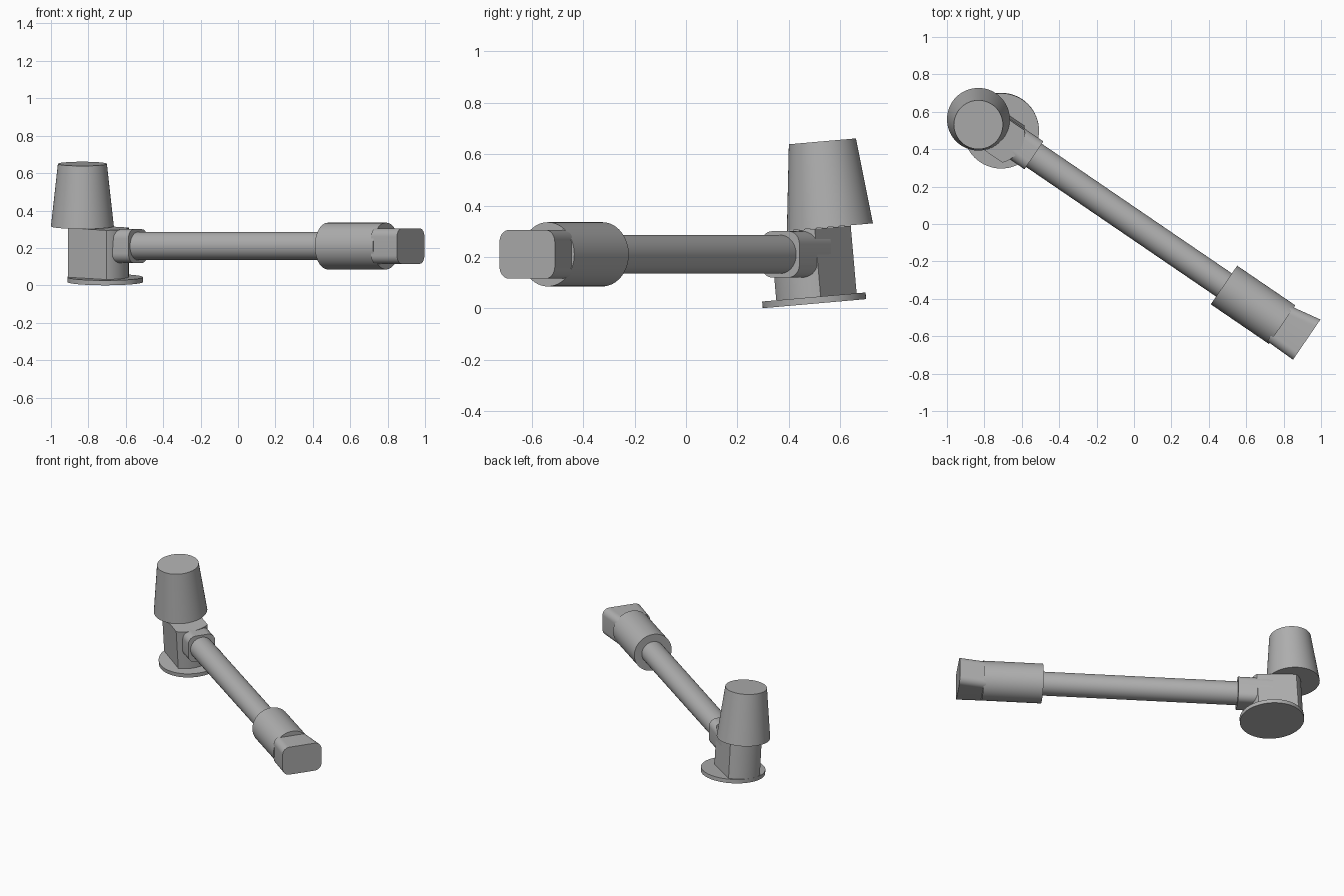
import bpy
import bmesh
from math import cos, sin, pi, radians, asin
from mathutils import Matrix, Vector

cube = bpy.data.objects.get("Cube")
if cube:
    bpy.data.objects.remove(cube, do_unlink=True)

GREY = (0.43, 0.43, 0.43, 1)
metal = bpy.data.materials.new("plain_grey")
metal.use_nodes = True
metal.diffuse_color = GREY
metal.node_tree.nodes["Principled BSDF"].inputs["Base Color"].default_value = GREY


def circle(r, n=64):
    return [(r * cos(2 * pi * i / n), r * sin(2 * pi * i / n)) for i in range(n)]


def rounded_rect(x0, x1, half_h, r, steps=8):
    pts = []
    corners = [(x1 - r, half_h - r), (x0 + r, half_h - r),
               (x0 + r, r - half_h), (x1 - r, r - half_h)]
    for k, (cx, cy) in enumerate(corners):
        for i in range(steps + 1):
            a = (k + i / steps) * pi / 2
            pts.append((cx + r * cos(a), cy + r * sin(a)))
    return pts


def flatted_circle(r, half_w, steps=24):
    # Circle with two parallel flats facing local +x and -x
    a = asin(half_w / r)
    arc = [pi / 2 - a + 2 * a * i / steps for i in range(steps + 1)]
    return [(r * cos(t), r * sin(t)) for t in arc + [t + pi for t in arc]]


def loft(name, bottom, top, z0, z1, matrix):
    bm = bmesh.new()
    low = [bm.verts.new((x, y, z0)) for x, y in bottom]
    high = [bm.verts.new((x, y, z1)) for x, y in top]
    bm.faces.new(low[::-1])
    bm.faces.new(high)
    n = len(low)
    for i in range(n):
        j = (i + 1) % n
        bm.faces.new((low[i], low[j], high[j], high[i]))
    bmesh.ops.recalc_face_normals(bm, faces=bm.faces)
    mesh = bpy.data.meshes.new(name)
    bm.to_mesh(mesh)
    bm.free()
    mesh.materials.append(metal)
    obj = bpy.data.objects.new(name, mesh)
    obj.matrix_world = matrix
    bpy.context.collection.objects.link(obj)
    bpy.ops.object.select_all(action='DESELECT')
    obj.select_set(True)
    bpy.context.view_layer.objects.active = obj
    bpy.ops.object.shade_smooth_by_angle(angle=radians(30))
    return obj


# Frames: the mount leans slightly, the lever runs level along its own z axis
swing = radians(34.3)
tilt = Matrix.Rotation(radians(5), 4, 'X')
lean = Matrix.Translation((-0.71, 0.5, 0.018)) @ tilt
along = Vector((cos(swing), -sin(swing), 0))
side = Vector((sin(swing), cos(swing), 0))
up = Vector((0, 0, 1))
lever = Matrix((side, up, along)).transposed().to_4x4()
lever.translation = (-0.535, 0.367, 0.21)

# Mount: foot disc, flat-sided post and tapered knob
loft("base_disc", circle(0.202), circle(0.202), 0, 0.026, lean)
post_frame = lean @ Matrix.Translation((-0.037, 0.01, 0)) @ Matrix.Rotation(pi / 2 - swing, 4, 'Z')
post_shape = flatted_circle(0.163, 0.105)
loft("post", post_shape, post_shape, 0.02, 0.29, post_frame)
knob_frame = Matrix.Translation((-0.832, 0.56, 0.316)) @ tilt
loft("tapered_knob", circle(0.168), circle(0.131), 0, 0.335, knob_frame)

# Lever: socket, rod, sleeve and flared tip
socket = rounded_rect(-0.09, 0.09, 0.09, 0.05)
loft("socket", socket, socket, -0.22, 0, lever)
loft("rod", circle(0.075), circle(0.075), -0.05, 1.3, lever)
loft("sleeve", circle(0.125), circle(0.125), 1.23, 1.606, lever)
loft("flared_tip", rounded_rect(-0.118, 0.108, 0.095, 0.045),
     rounded_rect(-0.122, 0.138, 0.095, 0.045), 1.59, 1.76, lever)
